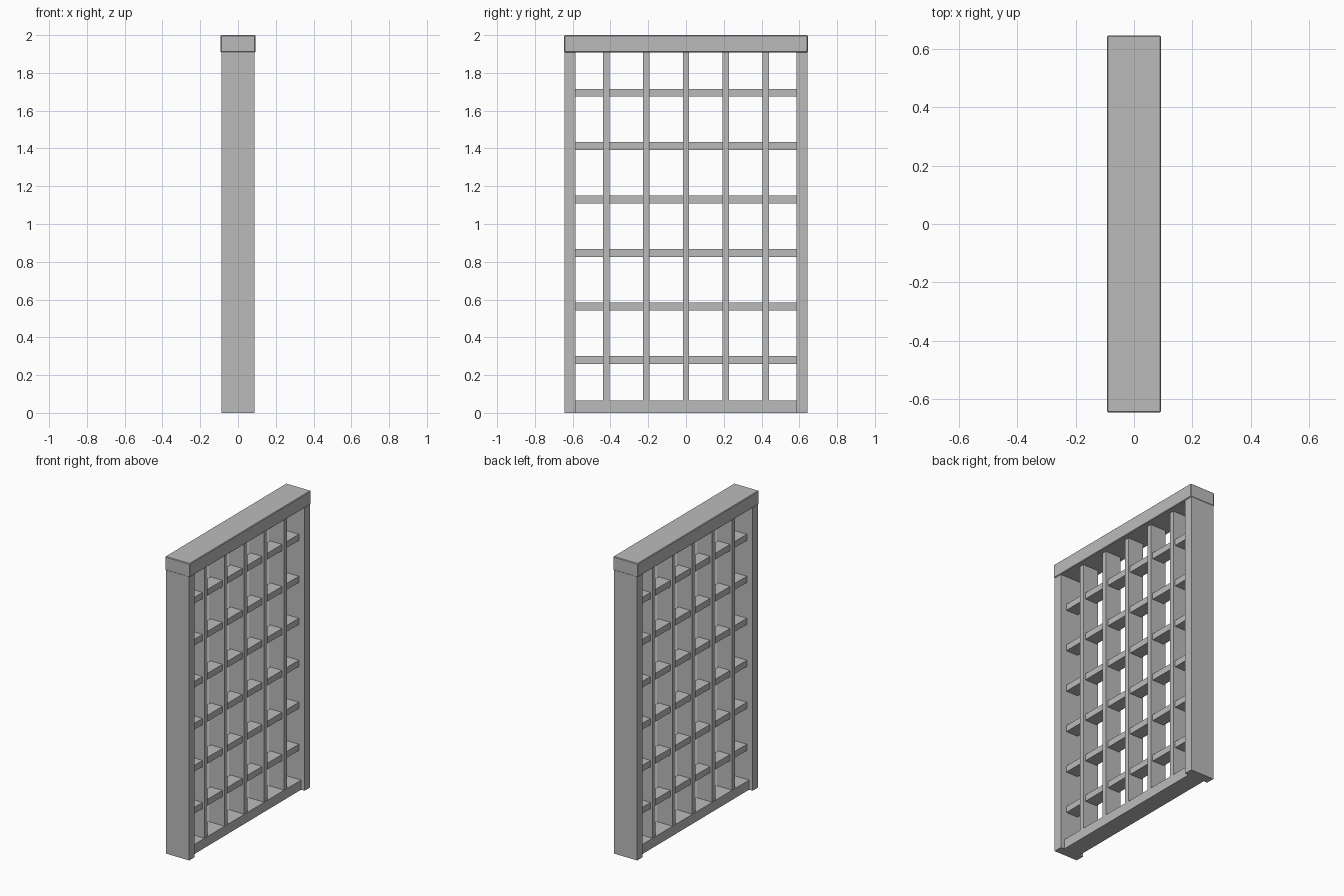
import bpy

old = bpy.data.objects.get("Cube")
if old:
    bpy.data.objects.remove(old, do_unlink=True)

grey = bpy.data.materials.new("plain grey")
grey.use_nodes = True
colour = (0.5, 0.5, 0.5, 1)
grey.diffuse_color = colour
grey.node_tree.nodes["Principled BSDF"].inputs["Base Color"].default_value = colour


def beam(name, half_depth, y0, y1, z0, z1, bevel=0.0):
    """Box centred on x = 0, with optional eased edges."""
    bpy.ops.mesh.primitive_cube_add(size=1, location=(0, (y0 + y1) / 2, (z0 + z1) / 2))
    ob = bpy.context.object
    ob.name = name
    ob.scale = (2 * half_depth, y1 - y0, z1 - z0)
    bpy.ops.object.transform_apply(location=False, rotation=False, scale=True)
    ob.data.materials.append(grey)
    if bevel:
        mod = ob.modifiers.new("eased edges", "BEVEL")
        mod.width = bevel
        mod.segments = 1
    return ob


HALF_WIDTH, INNER = 0.643, 0.585
RAIL_TOP, HEAD_BOTTOM = 0.065, 1.908

# Outer frame
beam("head_rail", 0.0925, -0.645, 0.645, HEAD_BOTTOM, 2.0, 0.004)
beam("front_post", 0.087, -HALF_WIDTH, -INNER, 0, HEAD_BOTTOM + 0.01)
beam("back_post", 0.087, INNER, HALF_WIDTH, 0, HEAD_BOTTOM + 0.01)
beam("bottom_rail", 0.06, -INNER, INNER, 0, RAIL_TOP)

# Upright dividers
for i in range(5):
    y = (i - 2) * 0.2115
    beam(f"upright_bar_{i + 1}", 0.058, y - 0.017, y + 0.017, RAIL_TOP, HEAD_BOTTOM)

# Cross slats, set back from the uprights
for i in range(6):
    z = 0.281 + i * 0.2828
    beam(f"cross_slat_{i + 1}", 0.044, -INNER, INNER, z - 0.021, z + 0.021)
